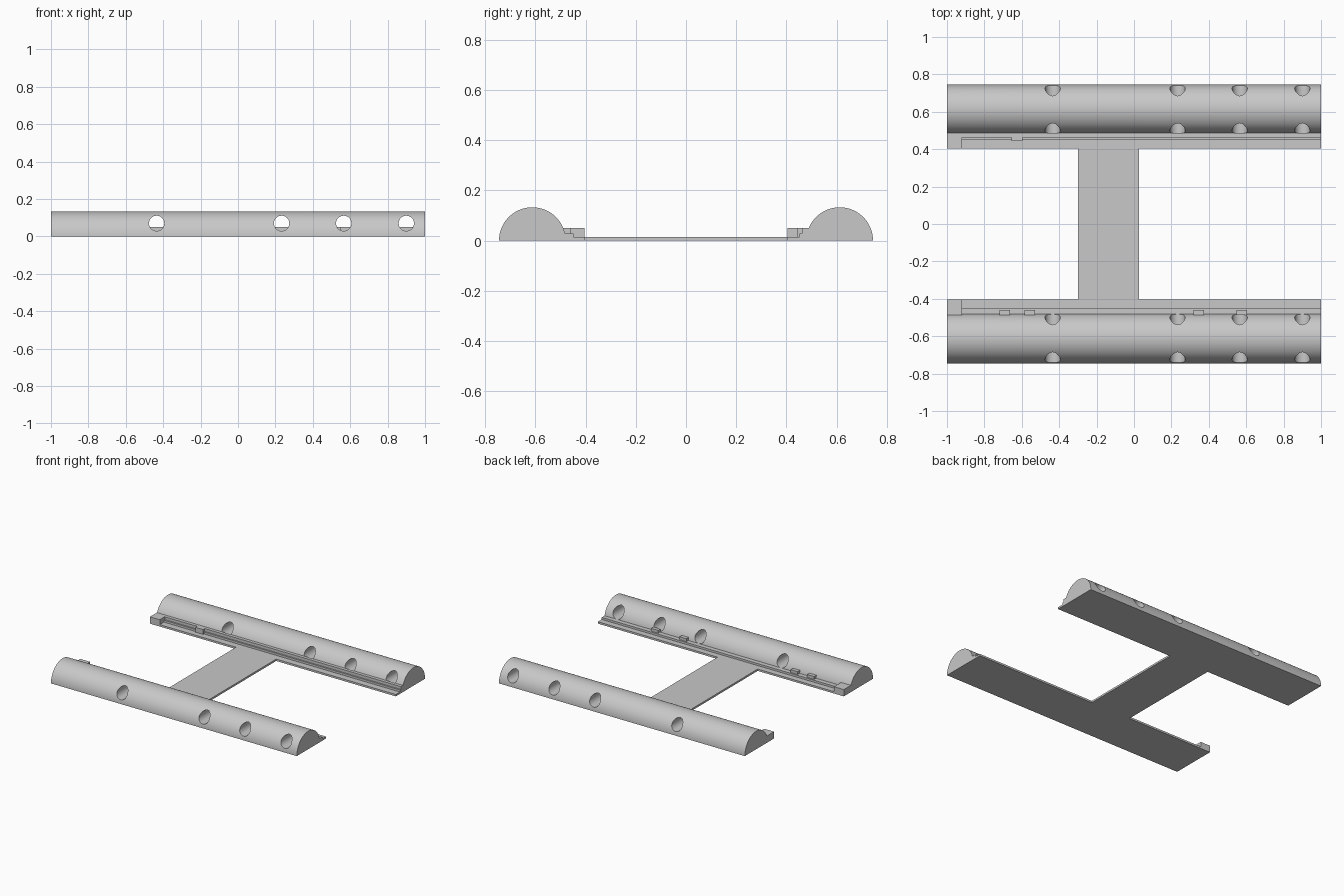
import bpy, math

if "Cube" in bpy.data.objects:
    bpy.data.objects.remove(bpy.data.objects["Cube"])

grey = bpy.data.materials.new("light grey")
grey.diffuse_color = (0.58, 0.58, 0.58, 1)
grey.use_nodes = True
grey.node_tree.nodes["Principled BSDF"].inputs["Base Color"].default_value = grey.diffuse_color

HOLES = (-0.435, 0.233, 0.565, 0.9)
Y, R = 0.612, 0.133          # tube axis and radius
OUT, IN = 0.487, 0.405       # rail outer and inner edge


def extrude(name, profile, x0, x1):
    """Extrude a (y, z) profile along x."""
    n = len(profile)
    verts = [(x, y, z) for x in (x0, x1) for y, z in profile]
    faces = [tuple(range(n)), tuple(range(2 * n - 1, n - 1, -1))]
    faces += [(i, i + n, (i + 1) % n + n, (i + 1) % n) for i in range(n)]
    mesh = bpy.data.meshes.new(name)
    mesh.from_pydata(verts, [], faces)
    mesh.materials.append(grey)
    ob = bpy.data.objects.new(name, mesh)
    bpy.context.collection.objects.link(ob)
    # consistent outward normals
    bpy.context.view_layer.objects.active = ob
    bpy.ops.object.select_all(action='DESELECT')
    ob.select_set(True)
    bpy.ops.object.mode_set(mode='EDIT')
    bpy.ops.mesh.select_all(action='SELECT')
    bpy.ops.mesh.normals_make_consistent(inside=False)
    bpy.ops.object.mode_set(mode='OBJECT')
    return ob


def box(name, x0, x1, y0, y1, z0, z1):
    return extrude(name, [(y0, z0), (y1, z0), (y1, z1), (y0, z1)], x0, x1)


def half_tube(name, side):
    """Half-round beam with cross holes."""
    arc = [(side * Y + R * math.cos(math.pi * i / 48), R * math.sin(math.pi * i / 48))
           for i in range(49)]
    ob = extrude(name, arc, -1, 1)
    cutters = []
    for x in HOLES:
        bpy.ops.mesh.primitive_cylinder_add(vertices=32, radius=0.041, depth=0.4,
                                            location=(x, side * Y, 0.07),
                                            rotation=(math.pi / 2, 0, 0))
        cut = bpy.context.object
        cut.name = name + "_hole_cutter"
        cut.data.materials.append(grey)
        mod = ob.modifiers.new("hole", 'BOOLEAN')
        mod.operation, mod.object, mod.solver = 'DIFFERENCE', cut, 'EXACT'
        cutters.append(cut)
    bpy.ops.object.select_all(action='DESELECT')
    ob.select_set(True)
    bpy.context.view_layer.objects.active = ob
    for mod in list(ob.modifiers):
        bpy.ops.object.modifier_apply(modifier=mod.name)
    for cut in cutters:
        bpy.data.objects.remove(cut)
    bpy.ops.object.shade_smooth_by_angle(angle=math.radians(30))


# Half-round beams
half_tube("front_beam", -1)
half_tube("back_beam", 1)

# Stepped front rail with locating tabs
extrude("front_rail", [(-OUT, 0), (-IN, 0), (-IN, 0.014), (-0.449, 0.014),
                       (-0.449, 0.029), (-OUT, 0.029)], -0.92, 1)
for x in (-0.692, -0.558, 0.347, 0.577):
    box("front_tab", x - 0.028, x + 0.028, -OUT, -0.46, 0.029, 0.05)

# Stepped back rail with one tab
extrude("back_rail", [(OUT, 0), (IN, 0), (IN, 0.014), (0.453, 0.014),
                      (0.453, 0.029), (0.463, 0.029), (0.463, 0.05), (OUT, 0.05)], -0.92, 1)
box("back_tab", -0.655, -0.595, 0.444, 0.463, 0.014, 0.05)

# End stops at the left of both rails
box("front_end_stop", -1, -0.92, -OUT, -IN, 0, 0.05)
box("back_end_stop", -1, -0.92, IN, OUT, 0, 0.05)

# Thin plate joining the two rails
box("bridge_plate", -0.3, 0.027, -IN, IN, 0, 0.014)
